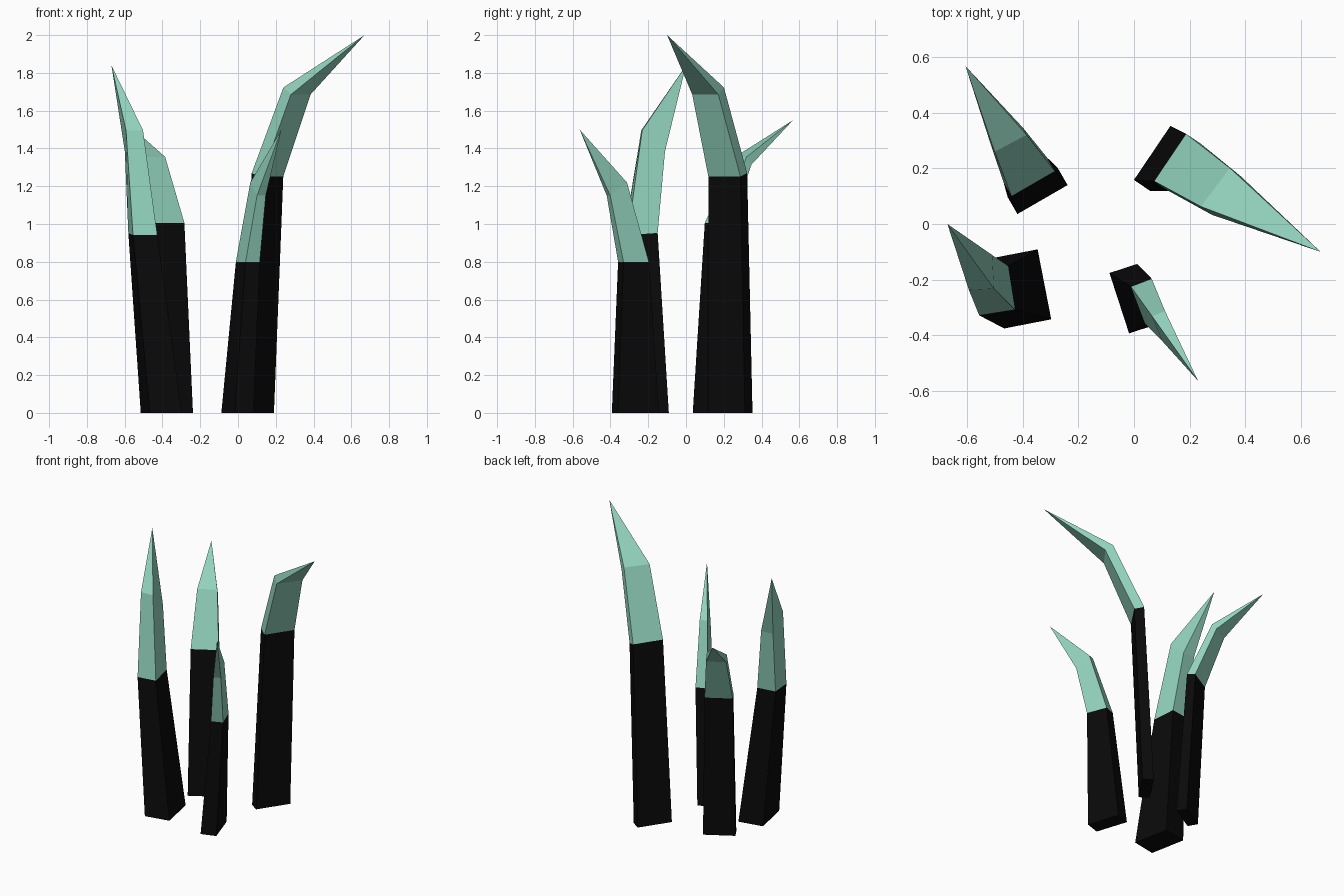
import bpy, bmesh
from math import sin, cos, radians
from mathutils import Vector

if "Cube" in bpy.data.objects:
    bpy.data.objects.remove(bpy.data.objects["Cube"])


def material(name, rgb):
    m = bpy.data.materials.new(name)
    m.diffuse_color = (*rgb, 1)
    m.use_nodes = True
    m.node_tree.nodes["Principled BSDF"].inputs["Base Color"].default_value = m.diffuse_color
    return m


BLACK = material("matte black", (0.003, 0.003, 0.003))
TEAL = material("pale teal", (0.29, 0.65, 0.51))


def ring(x, y, z, w, d, yaw, tilt):
    """Four corners of a w x d rectangle turned by yaw and tilted about its width."""
    a, t = radians(yaw), radians(tilt)
    u = Vector((cos(a), sin(a), 0)) * w / 2
    v = Vector((-sin(a) * cos(t), cos(a) * cos(t), sin(t))) * d / 2
    c = Vector((x, y, z))
    return [c - u - v, c + u - v, c + u + v, c - u + v]


def loft(name, rings, mat, tip=None):
    """Flat-sided skin through the rings, ending in a point or a cap."""
    bm = bmesh.new()
    loops = [[bm.verts.new(p) for p in r] for r in rings]
    bm.faces.new(loops[0][::-1])
    for lo, hi in zip(loops, loops[1:]):
        for i in range(4):
            j = (i + 1) % 4
            bm.faces.new((lo[i], lo[j], hi[j], hi[i]))
    if tip:
        t = bm.verts.new(tip)
        for i in range(4):
            bm.faces.new((loops[-1][i], loops[-1][(i + 1) % 4], t))
    else:
        bm.faces.new(loops[-1])
    bmesh.ops.recalc_face_normals(bm, faces=bm.faces)
    me = bpy.data.meshes.new(name)
    bm.to_mesh(me)
    bm.free()
    me.materials.append(mat)
    bpy.context.collection.objects.link(bpy.data.objects.new(name, me))


# name: foot ring, colour-change ring, bend ring, tip
BLADES = {
    "back_right": ((0.095, 0.235, 0, 0.234, 0.072, 56, 0),
                   (0.156, 0.221, 1.26, 0.205, 0.066, 56, 15),
                   (0.312, 0.117, 1.704, 0.173, 0.062, 53, 37),
                   (0.67, -0.10, 2.0)),
    "back_left": ((-0.346, 0.118, 0, 0.208, 0.07, 30, 0),
                  (-0.376, 0.169, 1.0, 0.18, 0.058, 30, -12),
                  (-0.45, 0.303, 1.335, 0.13, 0.05, 28, -53),
                  (-0.605, 0.567, 1.55)),
    "front_left": ((-0.406, -0.233, 0, 0.172, 0.256, 11, 0),
                   (-0.504, -0.239, 0.947, 0.13, 0.16, 9, 4),
                   (-0.551, -0.174, 1.44, 0.09, 0.165, 3, -43),
                   (-0.67, 0.0, 1.84)),
    "front_right": ((-0.003, -0.268, 0, 0.105, 0.228, 18, 0),
                    (0.052, -0.278, 0.8, 0.08, 0.144, 21, 0),
                    (0.106, -0.366, 1.185, 0.05, 0.118, 22, 36),
                    (0.23, -0.563, 1.5)),
}

for name, (foot, seam, bend, tip) in BLADES.items():
    loft(name + "_stalk", [ring(*foot), ring(*seam)], BLACK)
    loft(name + "_point", [ring(*seam), ring(*bend)], TEAL, tip)

# The seam caps lie inside the blades, so drop them
for ob in bpy.data.objects:
    bm = bmesh.new()
    bm.from_mesh(ob.data)
    bm.faces.ensure_lookup_table()
    cap = bm.faces[0] if ob.name.endswith("_point") else bm.faces[-1]
    bmesh.ops.delete(bm, geom=[cap], context='FACES_ONLY')
    bm.to_mesh(ob.data)
    bm.free()
